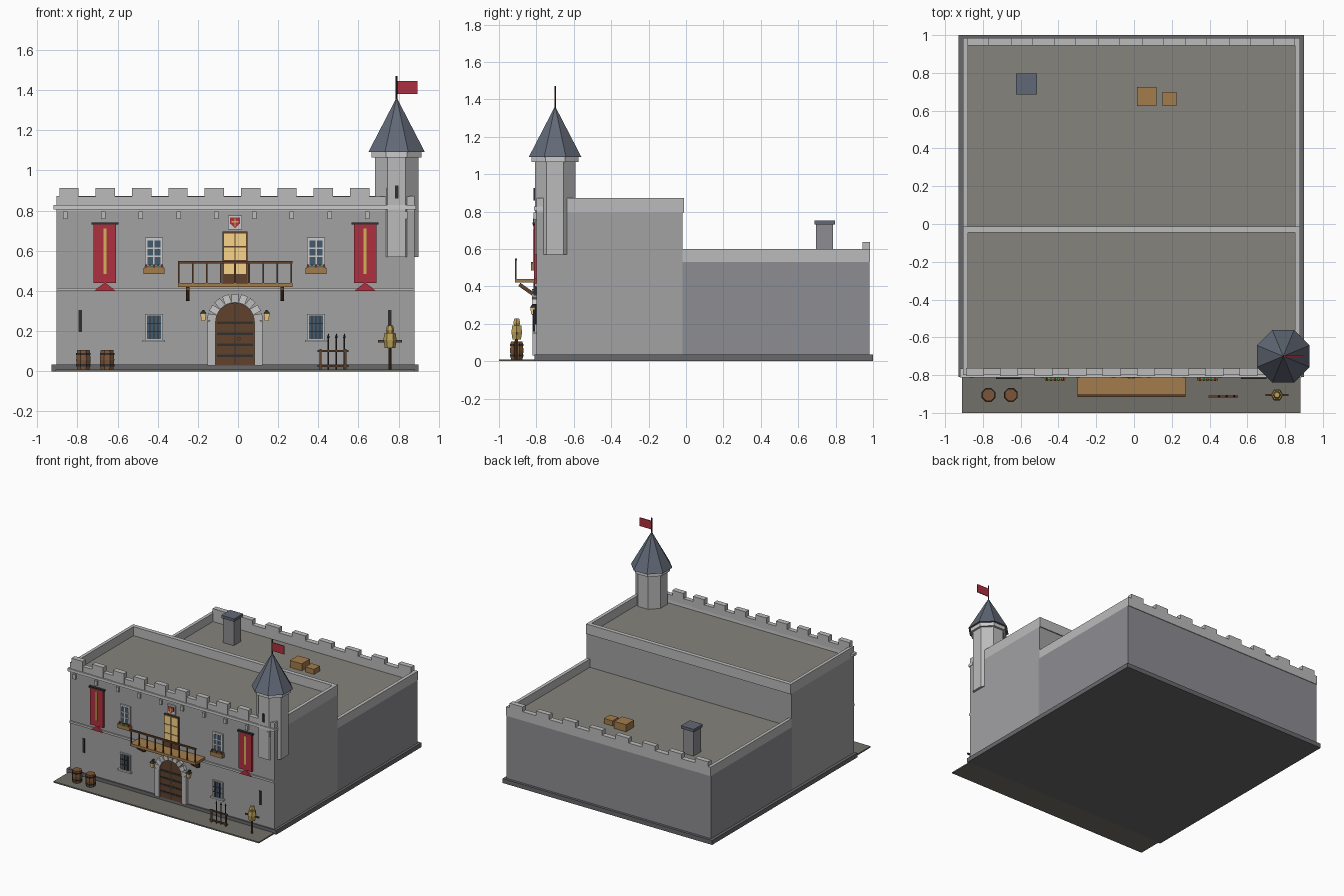
import bpy, bmesh
from math import pi, sin, cos, radians
from mathutils import Matrix, Vector

if "Cube" in bpy.data.objects:
    bpy.data.objects.remove(bpy.data.objects["Cube"])

CX = -0.015   # centre line of the facade
W = -0.80     # facade plane
COLORS = {
    'wall': (.36, .36, .37), 'wall_dark': (.27, .27, .29), 'stone': (.5, .5, .5), 'pale': (.62, .63, .62),
    'roof': (.24, .23, .2), 'ground': (.17, .16, .14), 'slate': (.12, .14, .18), 'wood': (.36, .2, .07),
    'dark_wood': (.12, .055, .025), 'barrel': (.2, .09, .04), 'iron': (.03, .03, .03), 'red': (.42, .03, .05),
    'gold': (.65, .45, .1), 'glow': (.95, .66, .25), 'glass': (.06, .1, .15), 'green': (.1, .3, .08),
    'straw': (.5, .36, .1), 'plinth': (.14, .14, .15)}
mats = {}


def finish(name, bm, mat):
    if mat not in mats:
        mats[mat] = bpy.data.materials.new(mat)
        mats[mat].diffuse_color = (*COLORS[mat], 1)
    bmesh.ops.recalc_face_normals(bm, faces=bm.faces)
    me = bpy.data.meshes.new(name)
    bm.to_mesh(me)
    bm.free()
    me.materials.append(mats[mat])
    ob = bpy.data.objects.new(name, me)
    bpy.context.collection.objects.link(ob)
    return ob


def block(name, c, s, mat, rot=None):
    bm = bmesh.new()
    m = Matrix.Translation(c) @ (rot or Matrix()) @ Matrix.Diagonal((*s, 1))
    bmesh.ops.create_cube(bm, size=1, matrix=m)
    return finish(name, bm, mat)


def box(name, x0, x1, y0, y1, z0, z1, mat):
    return block(name, ((x0+x1)/2, (y0+y1)/2, (z0+z1)/2), (x1-x0, y1-y0, z1-z0), mat)


def front(name, x, w, z0, z1, depth, mat, back=0):
    """Box fixed on the facade, centred at x."""
    return box(name, x-w/2, x+w/2, W-depth, W-back+.005, z0, z1, mat)


def turned(name, x, y, profile, n, mat, turn=0.0):
    """Stack of n-sided rings given as (radius, z)."""
    bm = bmesh.new()
    rings = []
    for r, z in profile:
        rings.append([bm.verts.new((x+r*cos(turn+2*pi*i/n), y+r*sin(turn+2*pi*i/n), z)) for i in range(n)])
    for a, b in zip(rings, rings[1:]):
        for i in range(n):
            bm.faces.new((a[i], a[(i+1) % n], b[(i+1) % n], b[i]))
    bm.faces.new(rings[0])
    bm.faces.new(rings[-1])
    return finish(name, bm, mat)


def prism(name, pts, y0, y1, mat):
    bm = bmesh.new()
    f = bm.faces.new([bm.verts.new((x, y0, z)) for x, z in pts])
    ext = bmesh.ops.extrude_face_region(bm, geom=[f])['geom']
    bmesh.ops.translate(bm, vec=(0, y1-y0, 0), verts=[v for v in ext if isinstance(v, bmesh.types.BMVert)])
    return finish(name, bm, mat)


# Main masses, plinth and forecourt
L, R = -.905, .88
box('plinth', -.928, .9, -.81, 1.0, 0, .035, 'plinth')
box('forecourt', -.91, .882, -1.0, -.80, 0, .01, 'ground')
box('front_body', L, R, W, -.02, .03, .795, 'wall')
box('rear_body', L, R, -.03, .98, .03, .53, 'wall_dark')
box('front_roof', L+.01, R-.01, W+.01, -.03, .79, .802, 'roof')
box('rear_roof', L+.01, R-.01, -.02, .97, .52, .535, 'roof')

# Parapets
for n, x0, x1 in (('left', L, L+.025), ('right', R-.027, R)):
    box(n+'_front_parapet', x0, x1, W, -.015, .795, .873, 'stone')
    box(n+'_rear_parapet', x0, x1, -.02, .98, .53, .60, 'stone')
box('middle_parapet', L, R, -.045, -.012, .795, .873, 'stone')
box('back_parapet', L, R, .945, .985, .53, .60, 'stone')
box('facade_parapet', L, R, W, W+.035, .795, .87, 'stone')
box('facade_ledge', -.92, .886, W-.012, W+.035, .805, .827, 'pale')
box('string_course', L, R, W-.01, W+.01, .40, .416, 'stone')
for i in range(10):
    x = -.842+.181*i
    box('front_merlon', x-.048, x+.048, W-.004, W+.037, .825, .912, 'stone')
    front('corbel', -.86+.188*i, .022, .758, .795, .015, 'stone')
for i in range(8):
    x = -.825+.231*i
    box('back_merlon', x-.057, x+.057, .945, .985, .59, .637, 'stone')

# Corner tower
TX, TY, K = .79, -.70, 1/cos(pi/8)
turned('tower_shaft', TX, TY, [(.108*K, .57), (.108*K, 1.07)], 8, 'stone', pi/8)
turned('tower_cornice', TX, TY, [(.125*K, 1.065), (.125*K, 1.093)], 8, 'pale', pi/8)
turned('tower_roof', TX, TY, [(.14*K, 1.093), (.002, 1.36)], 8, 'slate', pi/8)
turned('flag_pole', TX, TY, [(.005, 1.33), (.005, 1.47)], 6, 'iron')
box('flag', TX, .895, TY-.003, TY+.003, 1.38, 1.446, 'red')
box('tower_slit', TX-.009, TX+.009, -.815, -.80, .86, .925, 'iron')

# Chimney and roof crates
box('chimney', -.617, -.523, .695, .787, .53, .735, 'wall_dark')
box('chimney_cap', -.626, -.514, .686, .796, .73, .752, 'slate')
box('large_crate', .015, .118, .626, .726, .535, .59, 'wood')
box('small_crate', .15, .225, .626, .70, .535, .575, 'wood')

# Arched gate
arch = [(CX+.097*cos(pi*i/12), .245+.097*sin(pi*i/12)) for i in range(13)]
prism('gate', [(CX+.097, .03)]+arch+[(CX-.097, .03)], W-.01, W+.01, 'dark_wood')
front('gate_seam', CX, .006, .035, .335, .014, 'iron')
for z in (.07, .125, .18, .235):
    front('gate_band', CX, .18, z, z+.014, .014, 'iron')
turned('gate_knob', CX+.02, W-.014, [(.006, .155), (.006, .167)], 6, 'gold')
for s in (-1, 1):
    front('gate_jamb', CX+s*.117, .04, .03, .25, .022, 'stone')
for i in range(9):
    a = pi*(i+.5)/9
    block('arch_stone', (CX+.117*cos(a), W-.008, .247+.117*sin(a)), (.044, .03, .034),
          'pale' if i % 2 else 'stone', Matrix.Rotation(-a, 4, 'Y'))

# Everything repeated on both halves of the facade
for s in (-1, 1):
    # banner
    x = CX+s*.648
    front('banner_rod', x, .135, .73, .741, .02, 'iron')
    front('banner_cloth', x, .113, .44, .732, .014, 'red')
    front('banner_stripe', x, .014, .485, .71, .017, 'gold')
    prism('banner_tail', [(x-.055, .40), (x+.055, .40), (x, .442)], W-.014, W, 'red')
    # upper window with flower box
    x = CX+s*.404
    front('upper_window_frame', x, .09, .525, .666, .01, 'pale')
    front('upper_window_glass', x, .064, .53, .652, .013, 'glass')
    front('upper_window_mullion', x, .008, .53, .652, .016, 'pale')
    for z in (.57, .61):
        front('upper_window_bar', x, .064, z, z+.007, .016, 'pale')
    front('flower_box', x, .105, .485, .515, .03, 'wood')
    front('flower_leaves', x, .095, .51, .523, .026, 'green')
    for i in range(5):
        front('flower', x+(i-2)*.02, .01, .515, .531, .028, 'red' if i % 2 == 0 else 'green', -.01)
    # barred lower window
    front('lower_window_frame', x, .09, .155, .285, .01, 'stone')
    front('lower_window_glass', x, .07, .16, .277, .013, 'glass')
    front('lower_window_sill', x, .112, .145, .157, .022, 'pale')
    for i in (-1, 0, 1):
        front('window_bar', x+i*.02, .005, .16, .277, .017, 'iron')
    for z in (.195, .235):
        front('window_cross_bar', x, .07, z, z+.005, .017, 'iron')
    # arrow slit and lantern
    front('arrow_slit', CX+s*.77, .018, .195, .305, .006, 'iron')
    x = CX+s*.158
    front('lantern_arm', x, .01, .296, .306, .022, 'iron')
    turned('lantern', x, W-.018, [(.013, .25), (.021, .288)], 4, 'glow', pi/4)
    turned('lantern_cap', x, W-.018, [(.026, .287), (.006, .302)], 4, 'iron', pi/4)
    # balcony bracket
    block('balcony_bracket', (CX+s*.235, -.855, .385), (.018, .088, .02), 'dark_wood',
          Matrix.Rotation(radians(-35), 4, 'X'))
    front('bracket_foot', CX+s*.235, .018, .35, .42, .015, 'iron')

# Balcony
box('balcony_deck', CX-.285, CX+.287, -.915, W+.01, .42, .44, 'wood')
box('balcony_rail', CX-.285, CX+.287, -.915, -.903, .538, .55, 'dark_wood')
for i in range(9):
    x = CX+(i-4)*.07
    box('balcony_post', x-.004, x+.004, -.913, -.905, .435, .542, 'dark_wood')
front('balcony_door_frame', CX, .126, .44, .697, .01, 'dark_wood')
for sx in (-1, 1):
    for i in range(3):
        z = .485+i*.069
        front('balcony_door_pane', CX+sx*.029, .052, z, z+.063, .014, 'glow')

# Crest above the balcony door
front('crest_frame', CX, .07, .705, .777, .012, 'pale')
prism('crest_shield', [(CX-.024, .765), (CX+.024, .765), (CX+.024, .735), (CX, .713), (CX-.024, .735)],
      W-.016, W, 'red')
front('crest_upright', CX, .007, .722, .762, .019, 'gold')
front('crest_crossbar', CX, .034, .742, .749, .019, 'gold')

# Barrels
for x in (-.77, -.652):
    turned('barrel', x, -.905, [(.034, .01), (.039, .057), (.034, .105)], 8, 'barrel', pi/8)
    for z in (.025, .08):
        turned('barrel_hoop', x, -.905, [(.039, z), (.039, z+.011)], 8, 'iron', pi/8)

# Weapon rack
for z in (.022, .097):
    box('rack_bar', .395, .55, -.918, -.908, z, z+.01, 'dark_wood')
for x in (.41, .535):
    box('rack_leg', x-.005, x+.005, -.918, -.908, .01, .11, 'dark_wood')
for x in (.45, .49, .53):
    turned('spear', x, -.912, [(.004, .01), (.004, .165), (.007, .168), (.001, .188)], 6, 'iron')

# Training dummy
DX, DY = .757, -.905
turned('dummy_pole', DX, DY, [(.007, .01), (.007, .13)], 6, 'dark_wood')
turned('dummy_body', DX, DY, [(.026, .115), (.033, .155), (.028, .19)], 6, 'straw')
turned('dummy_head', DX, DY, [(.016, .188), (.021, .205), (.015, .228)], 6, 'straw')
box('dummy_arms', DX-.06, DX+.06, DY-.005, DY+.005, .144, .155, 'dark_wood')

for m in bpy.data.materials:
    if m.users and not m.is_grease_pencil:
        m.use_nodes = True
        m.node_tree.nodes["Principled BSDF"].inputs["Base Color"].default_value = m.diffuse_color
